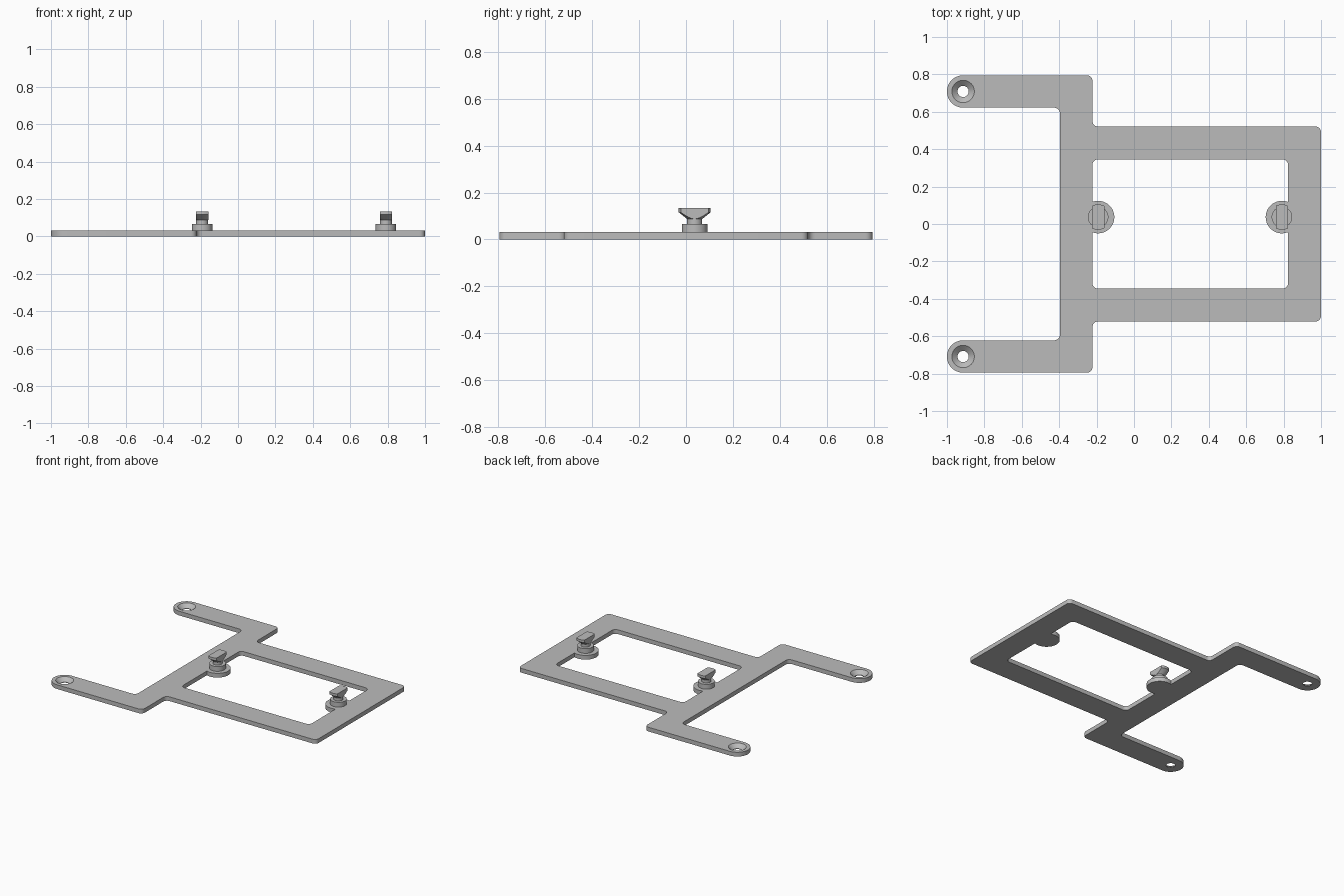
import bpy, bmesh, math
from mathutils import Vector

if "Cube" in bpy.data.objects:
    bpy.data.objects.remove(bpy.data.objects["Cube"])

T = 0.031                 # plate thickness
PEG_Y, DISC_R = 0.037, 0.087
PEG_X = (-0.192, 0.791)

grey = bpy.data.materials.new("grey metal")
grey.diffuse_color = (0.5, 0.5, 0.5, 1)
grey.use_nodes = True
grey.node_tree.nodes["Principled BSDF"].inputs["Base Color"].default_value = grey.diffuse_color


def rounded(corners):
    """Round each (x, y, radius) corner; radius 0 keeps the point."""
    out = []
    n = len(corners)
    for i, (x, y, r) in enumerate(corners):
        p = Vector((x, y))
        if r == 0:
            out.append(p)
            continue
        a = (Vector(corners[i - 1][:2]) - p).normalized()
        b = (Vector(corners[(i + 1) % n][:2]) - p).normalized()
        c = p + (a + b) * r
        steps = 12 if r > 0.05 else 6
        for k in range(steps + 1):
            t = math.pi / 2 * k / steps
            out.append(c - b * r * math.cos(t) - a * r * math.sin(t))
    return out


def arc(cx, start, end, steps=24):
    """Edge of a peg pad as plain points."""
    return [(cx + DISC_R * math.cos(start + (end - start) * k / steps),
             PEG_Y + DISC_R * math.sin(start + (end - start) * k / steps), 0)
            for k in range(steps + 1)]


def finish(name, bm):
    bmesh.ops.remove_doubles(bm, verts=bm.verts, dist=1e-5)
    bmesh.ops.recalc_face_normals(bm, faces=bm.faces)
    me = bpy.data.meshes.new(name)
    bm.to_mesh(me)
    bm.free()
    me.materials.append(grey)
    ob = bpy.data.objects.new(name, me)
    bpy.context.collection.objects.link(ob)
    return ob


def prism(name, pts, z0, z1):
    bm = bmesh.new()
    f = bm.faces.new([bm.verts.new((p[0], p[1], z0)) for p in pts])
    ext = bmesh.ops.extrude_face_region(bm, geom=[f])["geom"]
    bmesh.ops.translate(bm, vec=(0, 0, z1 - z0),
                        verts=[v for v in ext if isinstance(v, bmesh.types.BMVert)])
    return finish(name, bm)


def lathe(name, profile, x, y, sides=48):
    """Closed turned solid from (radius, z) pairs that start and end on the axis."""
    bm = bmesh.new()
    vs = [bm.verts.new((r, 0, z)) for r, z in profile]
    es = [bm.edges.new(e) for e in zip(vs, vs[1:])]
    bmesh.ops.spin(bm, geom=vs + es, cent=(0, 0, 0), axis=(0, 0, 1),
                   angle=2 * math.pi, steps=sides)
    bmesh.ops.translate(bm, vec=(x, y, 0), verts=bm.verts)
    return finish(name, bm)


def boolean(ob, cutter, op="DIFFERENCE"):
    m = ob.modifiers.new("cut", "BOOLEAN")
    m.operation, m.object, m.solver = op, cutter, "EXACT"
    bpy.context.view_layer.objects.active = ob
    bpy.ops.object.modifier_apply(modifier=m.name)
    bpy.data.objects.remove(cutter)


def smooth(ob):
    bpy.ops.object.select_all(action="DESELECT")
    ob.select_set(True)
    bpy.context.view_layer.objects.active = ob
    bpy.ops.object.shade_smooth_by_angle(angle=math.radians(30))


# bracket plate: frame with two round-ended arms, mirrored about y = 0
R = 0.03
half = [(1, 0.521, R), (-0.222, 0.521, R), (-0.222, 0.795, R),
        (-1, 0.795, 0.0864), (-1, 0.622, 0.0864), (-0.396, 0.622, R)]
plate = prism("bracket_plate",
              rounded(half + [(x, -y, r) for x, y, r in reversed(half)]), 0, T)

# window, leaving a round pad around each peg
x0, x1, wy = -0.222, 0.824, 0.346
a0 = math.acos((x0 - PEG_X[0]) / DISC_R)
a1 = math.acos((x1 - PEG_X[1]) / DISC_R)
window = [(x1, wy, R), (x0, wy, R)] + arc(PEG_X[0], a0, -a0) \
    + [(x0, -wy, R), (x1, -wy, R)] + arc(PEG_X[1], 2 * math.pi - a1, a1)
boolean(plate, prism("window_cutter", rounded(window), -0.1, 0.1))

# countersunk screw holes
for s in (1, -1):
    boolean(plate, lathe("screw_hole_cutter",
                         [(0, -0.05), (0.03, -0.05), (0.03, 0.004), (0.06, T),
                          (0.06, 0.1), (0, 0.1)], -0.9136, s * 0.7086))
smooth(plate)

# keyhole pegs: round shoulder, with a neck and flared head trimmed flat on two sides
for side, px in zip(("left", "right"), PEG_X):
    smooth(lathe(side + "_peg_shoulder",
                 [(0, 0.02), (0.055, 0.02), (0.055, 0.066), (0, 0.066)], px, PEG_Y))
    head = lathe(side + "_peg_head",
                 [(0, 0.055), (0.032, 0.055), (0.032, 0.087), (0.068, 0.116),
                  (0.068, 0.134), (0, 0.134)], px, PEG_Y)
    w, d = 0.033, 0.1
    slab = [(px - w, PEG_Y - d), (px + w, PEG_Y - d), (px + w, PEG_Y + d), (px - w, PEG_Y + d)]
    boolean(head, prism("head_trimmer", slab, 0, 0.2), "INTERSECT")
    smooth(head)
